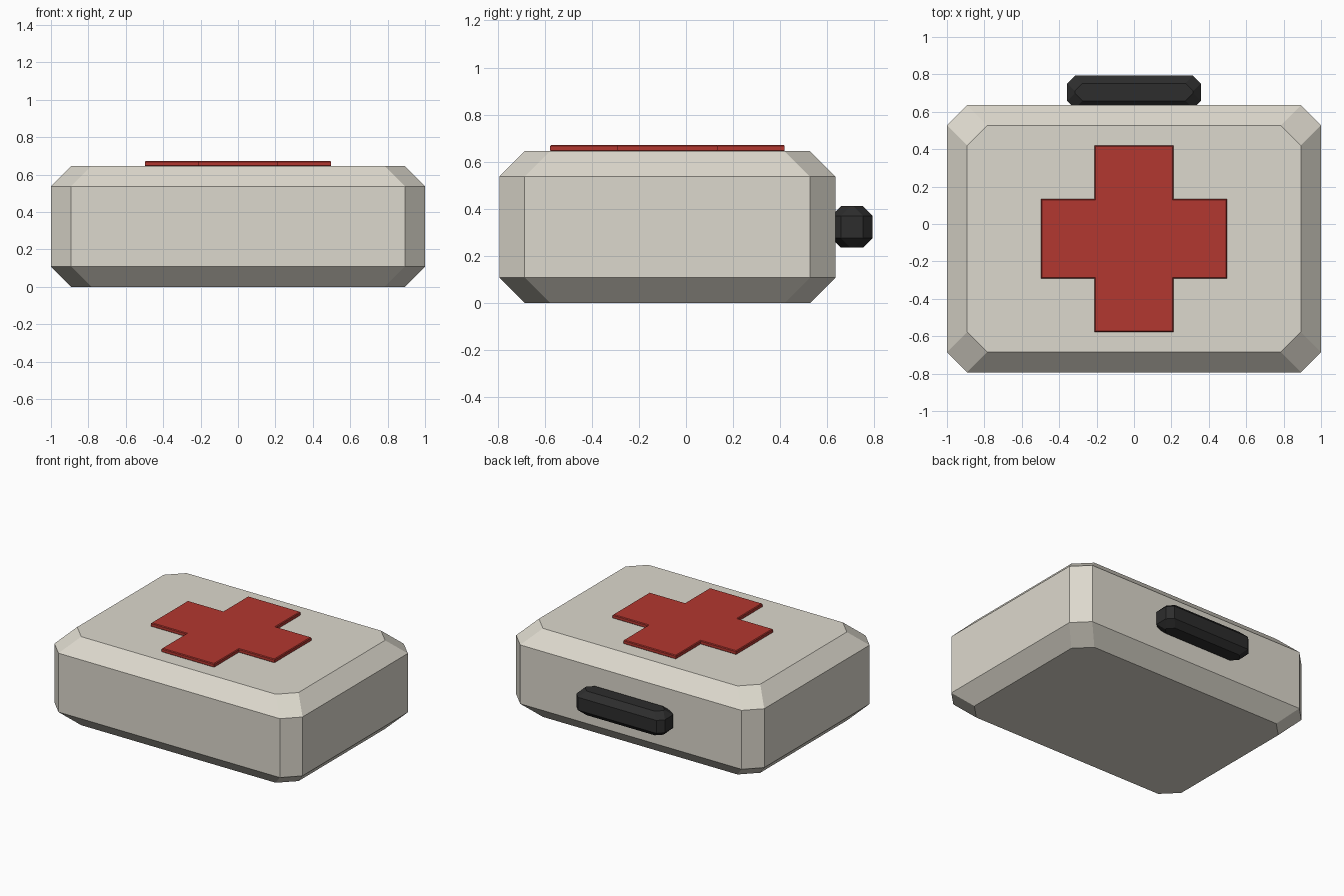
import bpy, bmesh

if "Cube" in bpy.data.objects:
    bpy.data.objects.remove(bpy.data.objects["Cube"])


def material(name, rgb):
    m = bpy.data.materials.new(name)
    m.diffuse_color = (*rgb, 1)
    m.use_nodes = True
    m.node_tree.nodes["Principled BSDF"].inputs["Base Color"].default_value = m.diffuse_color
    return m


def loft(name, rings, mat):
    """Flat-faced solid through a stack of rings, capped at both ends."""
    bm = bmesh.new()
    loops = [[bm.verts.new(p) for p in ring] for ring in rings]
    n = len(loops[0])
    for a, b in zip(loops, loops[1:]):
        for i in range(n):
            j = (i + 1) % n
            bm.faces.new((a[i], a[j], b[j], b[i]))
    bm.faces.new(loops[0][::-1])
    bm.faces.new(loops[-1])
    bmesh.ops.recalc_face_normals(bm, faces=bm.faces)
    mesh = bpy.data.meshes.new(name)
    bm.to_mesh(mesh)
    bm.free()
    mesh.materials.append(mat)
    obj = bpy.data.objects.new(name, mesh)
    bpy.context.collection.objects.link(obj)
    return obj


def octagon(x, y0, y1, c, z):
    """Rectangle outline, centred on x = 0, with corners cut by c."""
    return [(x - c, y0, z), (x, y0 + c, z), (x, y1 - c, z), (x - c, y1, z),
            (c - x, y1, z), (-x, y1 - c, z), (-x, y0 + c, z), (c - x, y0, z)]


def chamfered_box(name, x, y0, y1, z0, z1, c, mat):
    """Box whose every edge is chamfered, with a sloped quad at each corner."""
    levels = [(z0, c), (z0 + c, 0), (z1 - c, 0), (z1, c)]
    return loft(name, [octagon(x - d, y0 + d, y1 - d, c, z) for z, d in levels], mat)


def cross(a, r, cy, z):
    """Plus-shaped outline with half arm width a and half length r."""
    quarter = [(a, -r), (a, -a), (r, -a)]
    pts = []
    for _ in range(4):
        pts += quarter
        quarter = [(-y, x) for x, y in quarter]
    return [(x, y + cy, z) for x, y in pts]


shell = material("warm white", (0.72, 0.69, 0.61))
red = material("red", (0.45, 0.038, 0.029))
black = material("black", (0.026, 0.026, 0.026))

# Case body and the carry handle sunk slightly into its back
chamfered_box("case_body", 1.0, -0.793, 0.635, 0, 0.645, 0.108, shell)
chamfered_box("handle", 0.357, 0.617, 0.793, 0.235, 0.411, 0.041, black)

# Raised cross on the lid, with a very fine edge chamfer
e = 0.005
loft("lid_cross", [cross(0.212 - d, 0.498 - d, -0.079, z)
                   for z, d in [(0.643, e), (0.648, 0), (0.667, 0), (0.672, e)]], red)
